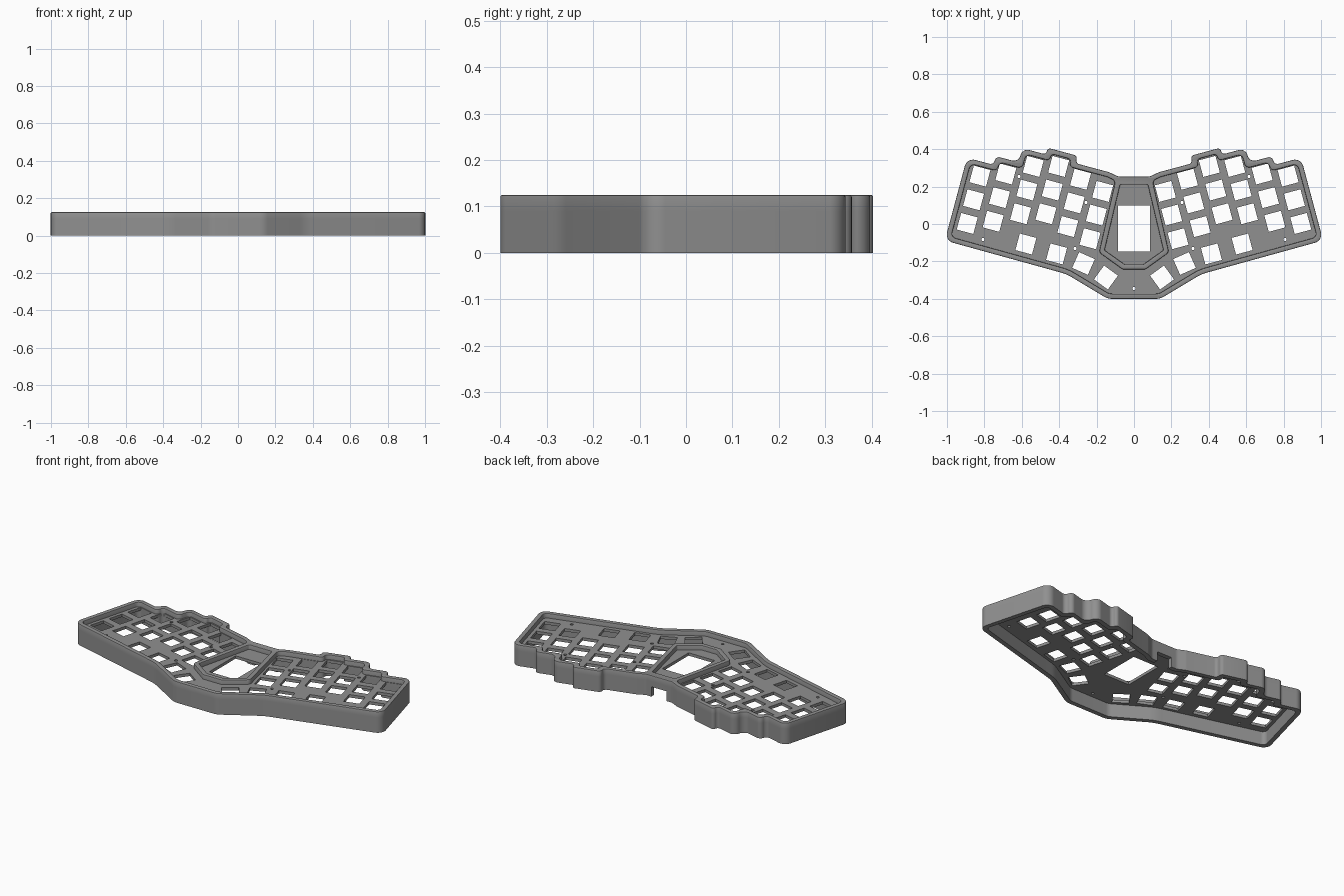
import bpy, bmesh, math
from mathutils import Vector

if "Cube" in bpy.data.objects:
    bpy.data.objects.remove(bpy.data.objects["Cube"])

TILT = math.radians(15)
HEIGHT, WALL, SEAM = 0.125, 0.027, 0.09
PLATE_LOW, PLATE_TOP = 0.08, 0.097
PITCH, HOLE = 0.131, 0.092

grey = bpy.data.materials.new("case grey")
grey.diffuse_color = (0.28, 0.28, 0.28, 1)
grey.use_nodes = True
grey.node_tree.nodes["Principled BSDF"].inputs["Base Color"].default_value = grey.diffuse_color


def tilted(u, v):
    """Point in the key-grid frame of the right half."""
    c, s = math.cos(TILT), math.sin(TILT)
    return Vector((u * c - v * s, u * s + v * c))


def mirrored(half):
    """Right half, bottom to top, closed with its mirror image."""
    return half + [Vector((-p.x, p.y)) for p in reversed(half)]


def inset(pts, d):
    """Move every edge of a counter-clockwise loop inward."""
    out = []
    for i, p in enumerate(pts):
        a = (p - pts[i - 1]).normalized()
        b = (pts[(i + 1) % len(pts)] - p).normalized()
        na, nb = Vector((-a.y, a.x)), Vector((-b.y, b.x))
        out.append(p + (na + nb) * d / (1 + na.dot(nb)))
    return out


def rounded(pts, r, wide=None, steps=6):
    """Fillet every corner of a loop; the thumb corners may be wider."""
    out, n = [], len(pts)
    for i, p in enumerate(pts):
        radius = wide[min(i, n - 1 - i)] if wide and min(i, n - 1 - i) < len(wide) else r
        a, b = pts[i - 1] - p, pts[(i + 1) % n] - p
        turn = math.pi - a.angle(b)
        t = min(radius * math.tan(turn / 2), 0.48 * min(a.length, b.length))
        s, e = p + a.normalized() * t, p + b.normalized() * t
        rad = t / math.tan(turn / 2)
        mid = p + (a.normalized() + b.normalized()).normalized() * math.hypot(rad, t)
        vs, ve = s - mid, e - mid
        for k in range(steps + 1):
            f = k / steps
            out.append(mid + (vs * (1 - f) + ve * f).normalized() * rad)
    return out


def square(center, angle):
    h = HOLE / 2
    c, s = math.cos(angle), math.sin(angle)
    return [center + Vector((x * c - y * s, x * s + y * c))
            for x, y in ((-h, -h), (h, -h), (h, h), (-h, h))]


def circle(center, r, n=12):
    return [center + Vector((math.cos(k * math.tau / n), math.sin(k * math.tau / n))) * r
            for k in range(n)]


def slab(name, loops, z0, z1, bevel=0.0, open_below=None):
    """Filled flat profile with holes, given thickness and softened edges."""
    cu = bpy.data.curves.new(name, 'CURVE')
    cu.dimensions, cu.fill_mode = '2D', 'BOTH'
    cu.extrude = (z1 - z0) / 2 - bevel
    cu.bevel_depth, cu.offset, cu.bevel_resolution = bevel, -bevel, 1
    for loop in loops:
        sp = cu.splines.new('POLY')
        sp.points.add(len(loop) - 1)
        for q, p in zip(sp.points, loop):
            q.co = (p.x, p.y, 0, 1)
        sp.use_cyclic_u = True
    tmp = bpy.data.objects.new(name + "_profile", cu)
    bpy.context.collection.objects.link(tmp)
    bpy.context.view_layer.update()
    me = bpy.data.meshes.new_from_object(tmp.evaluated_get(bpy.context.evaluated_depsgraph_get()))
    bpy.data.objects.remove(tmp)
    bm = bmesh.new()
    bm.from_mesh(me)
    bmesh.ops.remove_doubles(bm, verts=bm.verts, dist=1e-5)
    bmesh.ops.recalc_face_normals(bm, faces=bm.faces)
    bmesh.ops.translate(bm, verts=bm.verts, vec=(0, 0, (z0 + z1) / 2))
    if open_below is not None:
        bmesh.ops.bisect_plane(bm, geom=bm.verts[:] + bm.edges[:] + bm.faces[:],
                               plane_co=(0, 0, open_below), plane_no=(0, 0, 1), clear_inner=True)
    bm.to_mesh(me)
    bm.free()
    me.materials.clear()
    me.materials.append(grey)
    ob = bpy.data.objects.new(name, me)
    bpy.context.collection.objects.link(ob)
    bpy.ops.object.select_all(action='DESELECT')
    ob.select_set(True)
    bpy.context.view_layer.objects.active = ob
    bpy.ops.object.shade_smooth_by_angle(angle=math.radians(30))
    return ob


# Outline: thumb side, long lower edge, outer end, stepped column tops
half = [Vector((0.14, -0.4)), Vector((0.36, -0.268))]
half += [tilted(u, v) for u, v in (
    (0.954, -0.347), (0.954, 0.111), (0.807, 0.111), (0.807, 0.159),
    (0.681, 0.159), (0.681, 0.237), (0.551, 0.237), (0.551, 0.274),
    (0.386, 0.274), (0.386, 0.233), (0.2, 0.233))]
half += [Vector((0.086, 0.254))]
outline = mirrored(half)
inner = inset(outline, WALL)
outer_loop = rounded(outline, 0.045, (0.08, 0.25))
inner_loop = rounded(inner, 0.025, (0.06, 0.27))

# Lower skirt with a connector notch in the back
skirt = slab("lower_wall", [outer_loop, inner_loop], 0, SEAM)
bpy.ops.mesh.primitive_cube_add(size=1, location=(0, 0.245, 0.018))
notch = bpy.context.object
notch.name = "connector_notch_cutter"
notch.scale = (0.1, 0.08, 0.08)
notch.hide_render = True
notch.hide_viewport = True
cut = skirt.modifiers.new("connector_notch", 'BOOLEAN')
cut.operation, cut.object, cut.solver = 'DIFFERENCE', notch, 'EXACT'

# Upper wall, joined at the back to the frame around the central bay
cavity = mirrored(inner[:13] + [Vector(p) for p in ((0.099, 0.231), (0.187, -0.152), (0.06, -0.243))])
bay = mirrored([Vector(p) for p in ((0.05, -0.216), (0.157, -0.14), (0.074, 0.21))])
slab("upper_wall_and_bay_frame",
     [outer_loop, rounded(cavity, 0.025, (0.06, 0.27)), rounded(bay, 0.008, None, 3)],
     0.05, HEIGHT, 0.005, open_below=SEAM)

# Key openings: six staggered columns of three, then four thumb keys
keys = []
for col, top in enumerate((0.125, 0.157, 0.193, 0.158, 0.081, 0.034)):
    for row in range(3):
        keys.append((tilted(0.207 + PITCH * col, top - PITCH * row), TILT))
for x, y, deg in ((0.578, -0.107, 15), (0.414, -0.16, 15), (0.27, -0.211, 24), (0.15, -0.286, 36)):
    keys.append((Vector((x, y)), math.radians(deg)))
screws = [(0.257, 0.115), (0.315, -0.131), (0.615, 0.254), (0.807, -0.083)]

holes = [circle(Vector((0, -0.345)), 0.008)]
for side in (1, -1):
    for p, ang in keys:
        holes.append(square(Vector((p.x * side, p.y)), ang * side))
    holes += [circle(Vector((x * side, y)), 0.009) for x, y in screws]
# Window in the middle of the plate
holes.append([Vector(p) for p in ((-0.086, -0.147), (0.086, -0.147), (0.086, 0.1), (-0.086, 0.1))])
slab("key_plate", [rounded(inset(outline, WALL - 0.003), 0.028, (0.06, 0.27))] + holes,
     PLATE_LOW, PLATE_TOP)
